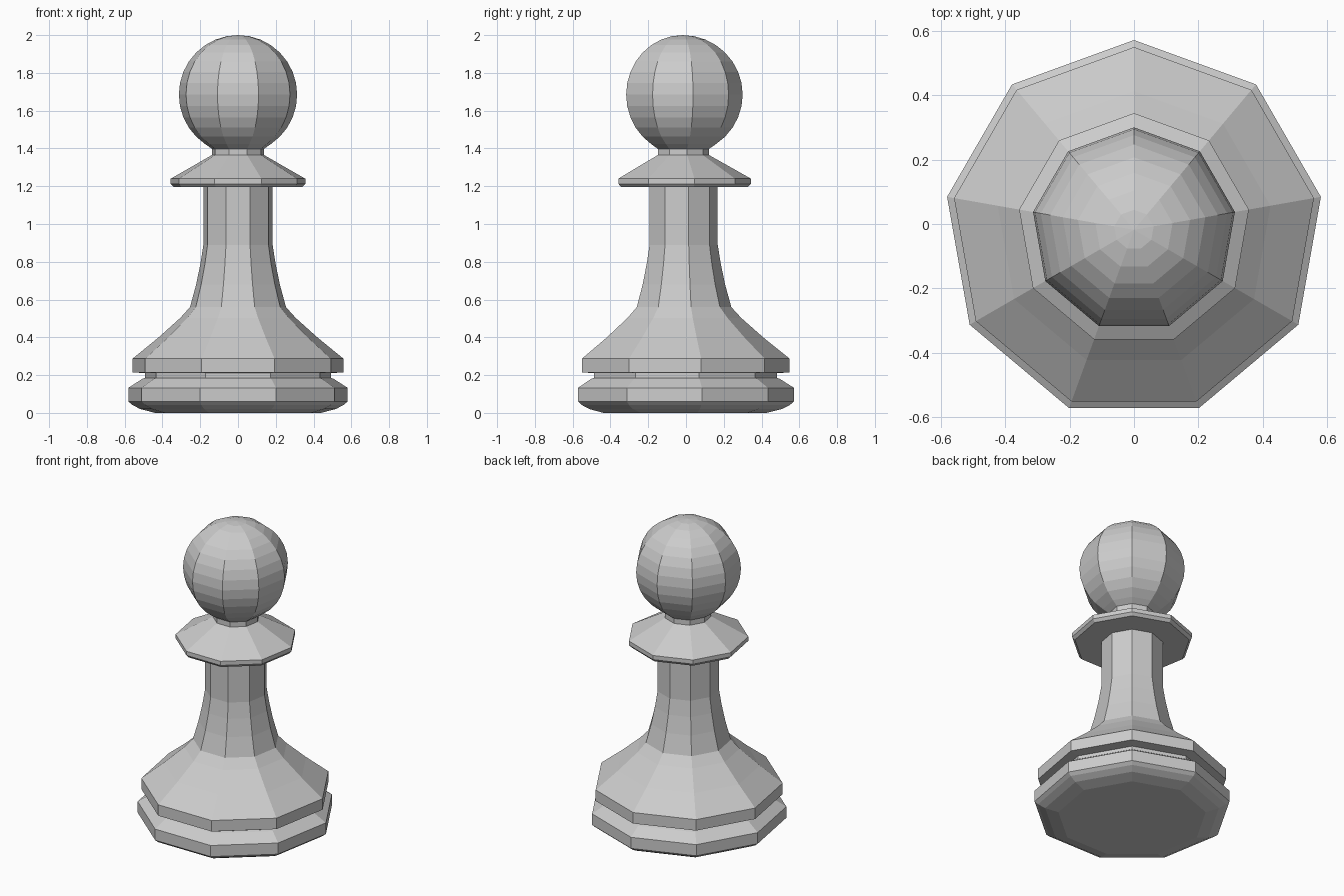
import bpy, bmesh
from math import sin, cos, pi, radians

if "Cube" in bpy.data.objects:
    bpy.data.objects.remove(bpy.data.objects["Cube"])

SIDES = 9
CENTRE_Y = -0.018  # a nine-sided outline is uneven front to back


def lathe(name, profile):
    """Turn a (radius, z) profile into a closed nine-sided solid."""
    bm = bmesh.new()
    rings = []
    for r, z in profile:
        if r < 1e-5:
            rings.append([bm.verts.new((0, CENTRE_Y, z))])
            continue
        angles = [radians(90) + 2 * pi * k / SIDES for k in range(SIDES)]
        rings.append([bm.verts.new((r * cos(a), CENTRE_Y + r * sin(a), z)) for a in angles])
    for low, high in zip(rings, rings[1:]):
        for k in range(SIDES):
            n = (k + 1) % SIDES
            if len(high) == 1:
                bm.faces.new((low[k], low[n], high[0]))
            else:
                bm.faces.new((low[k], low[n], high[n], high[k]))
    # close the open ends
    bm.faces.new(rings[0][::-1])
    if len(rings[-1]) > 1:
        bm.faces.new(rings[-1])
    bmesh.ops.recalc_face_normals(bm, faces=bm.faces)
    mesh = bpy.data.meshes.new(name)
    bm.to_mesh(mesh)
    bm.free()
    obj = bpy.data.objects.new(name, mesh)
    bpy.context.collection.objects.link(obj)
    return obj


# One continuous profile, assembled from the foot up
foot = [(0.445, 0), (0.525, 0.02), (0.568, 0.042), (0.589, 0.06), (0.589, 0.133), (0.515, 0.18)]
groove = [(0.50, 0.185), (0.50, 0.21)]
skirt = [(0.567, 0.215), (0.567, 0.287), (0.43, 0.397), (0.31, 0.503), (0.258, 0.56)]
stem = [(0.225, 0.68), (0.202, 0.79), (0.186, 0.89), (0.186, 1.195)]
collar = [(0.345, 1.195), (0.362, 1.213), (0.362, 1.24), (0.14, 1.365)]

# Round head: latitude rings from the neck up to the pole
STEPS = 16
head = [(0.318 * sin(pi * k / STEPS), 1.685 - 0.315 * cos(pi * k / STEPS))
        for k in range(3, STEPS)]
neck_and_head = [(0.14, 1.398)] + head + [(0, 2.0)]

lathe("pawn", foot + groove + skirt + stem + collar + neck_and_head)
